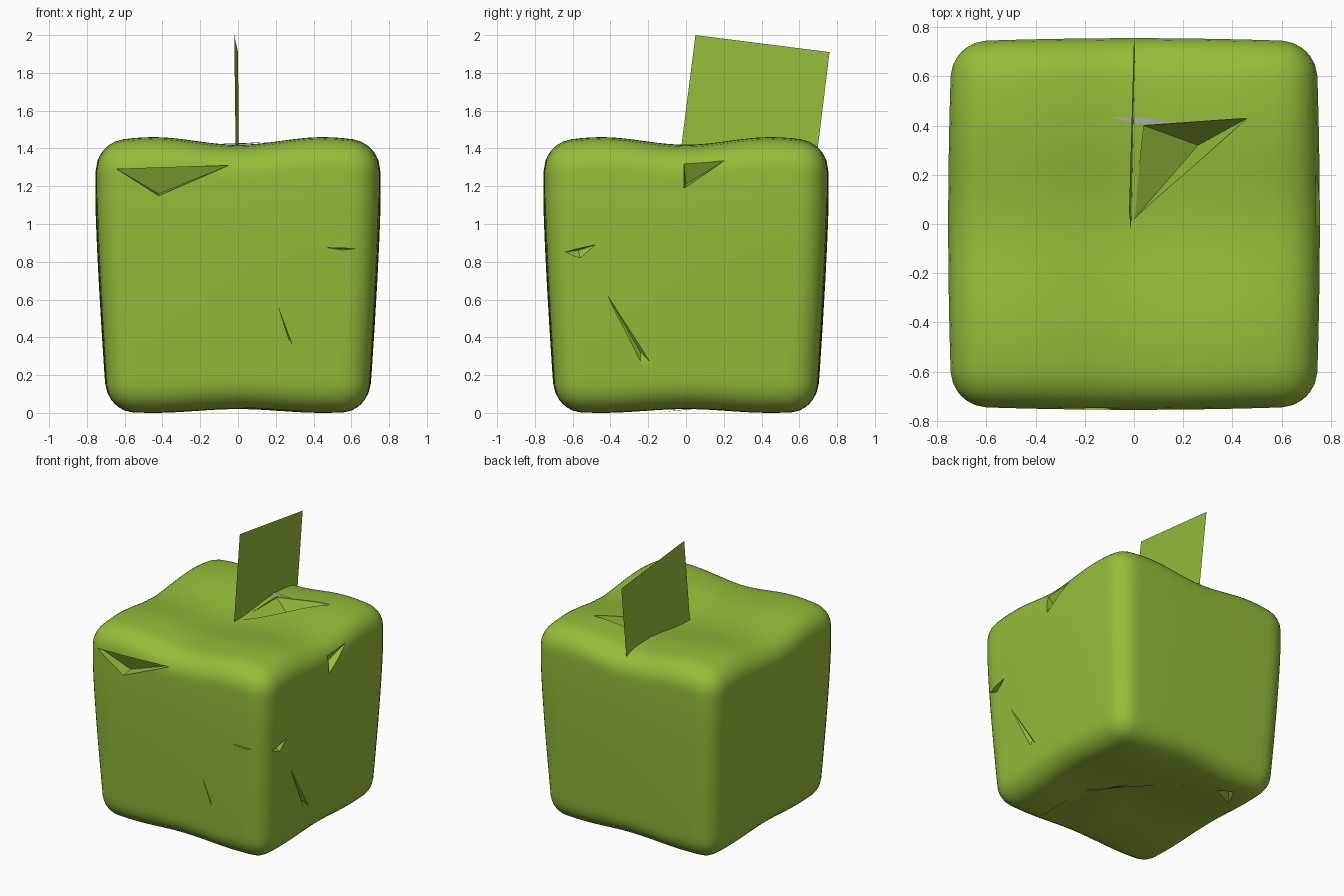
import bpy, bmesh, math
from mathutils import Vector

if "Cube" in bpy.data.objects:
    bpy.data.objects.remove(bpy.data.objects["Cube"])


def material(name, rgb):
    m = bpy.data.materials.new(name)
    m.diffuse_color = (*rgb, 1)
    m.use_nodes = True
    m.node_tree.nodes["Principled BSDF"].inputs["Base Color"].default_value = m.diffuse_color
    return m


GREEN = material("apple green", (0.305, 0.503, 0.041))
GREY = material("pale grey", (0.40, 0.42, 0.42))


def add_object(name, bm, mat):
    me = bpy.data.meshes.new(name)
    bm.to_mesh(me)
    bm.free()
    me.materials.append(mat)
    ob = bpy.data.objects.new(name, me)
    bpy.context.collection.objects.link(ob)
    return ob


def plate(name, pts, mat):
    bm = bmesh.new()
    bm.faces.new([bm.verts.new(p) for p in pts])
    return add_object(name, bm, mat)


def bump(v):
    return (1 - math.cos(math.pi * v / 0.45)) / 2


# Body: rounded cube, four soft bumps above and below, narrower at the base
def shape(p, r=0.19):
    q = Vector([max(r - 1, min(1 - r, c)) for c in p])
    d = p - q
    p = q + d.normalized() * r if d.length > 1e-6 else q
    t = (p.z + 1) / 2
    w = 0.755 - 0.06 * max(0, (0.8 - t) / 0.8) ** 1.3
    x = p.x * w * (1 - 0.02 * p.y ** 2)
    y = p.y * w * (1 - 0.02 * p.x ** 2)
    b = bump(x) + bump(y)
    return Vector((x, y, (0.04 - 0.02 * b) * (1 - t) + (1.38 + 0.04 * b) * t))


bm = bmesh.new()
bmesh.ops.create_cube(bm, size=2)
bmesh.ops.subdivide_edges(bm, edges=bm.edges[:], cuts=31, use_grid_fill=True)
for v in bm.verts:
    v.co = shape(v.co.copy())
bmesh.ops.recalc_face_normals(bm, faces=bm.faces[:])
body = add_object("body", bm, GREEN)

# Torn dents: outline on the surface, outward direction, deepest point
DENTS = [
    ([(-.64, -.72, 1.29), (-.42, -.745, 1.15), (-.05, -.72, 1.31)], (0, -1, 0), (-.42, -.66, 1.16)),
    ([(.04, .40, 1.41), (.46, .43, 1.46), (0, .02, 1.38)], (0, 0, 1), (.26, .32, 1.27)),
    ([(.75, -.01, 1.19), (.74, .21, 1.34), (.74, -.01, 1.32)], (1, 0, 0), (.68, 0, 1.21)),
    ([(.735, -.66, .85), (.735, -.48, .89), (.735, -.56, .82)], (1, 0, 0), (.69, -.57, .86)),
    ([(.735, -.45, .68), (.715, -.18, .26), (.715, -.24, .26)], (1, 0, 0), (.69, -.24, .32)),
    ([(.47, -.735, .875), (.63, -.73, .87), (.55, -.735, .862)], (0, -1, 0), (.55, -.70, .87)),
    ([(.20, -.735, .60), (.30, -.72, .33), (.29, -.72, .33)], (0, -1, 0), (.26, -.70, .42)),
    ([(-.14, .36, .02), (.34, -.14, .01), (.34, -.58, .01), (.02, -.66, .02)], (0, 0, -1), (.22, -.12, .07)),
    ([(-.44, .52, 0), (-.52, .38, 0), (-.34, .46, 0)], (0, 0, -1), (-.44, .46, .05)),
]
bm = bmesh.new()
for outline, out, deep in DENTS:
    pts = [Vector(p) for p in outline]
    pts += [p + Vector(out) * 0.06 for p in pts] + [Vector(deep)]
    verts = [bm.verts.new(p) for p in pts]
    res = bmesh.ops.convex_hull(bm, input=verts)
    spare = [g for g in set(res["geom_interior"] + res["geom_unused"]) if isinstance(g, bmesh.types.BMVert)]
    bmesh.ops.delete(bm, geom=spare, context="VERTS")
bmesh.ops.recalc_face_normals(bm, faces=bm.faces[:])
cutter = add_object("dent_cutter", bm, GREEN)
cutter.hide_render = True

mod = body.modifiers.new("dents", "BOOLEAN")
mod.operation = "DIFFERENCE"
mod.solver = "EXACT"
mod.object = cutter
bpy.context.view_layer.objects.active = body
body.select_set(True)
bpy.ops.object.modifier_apply(modifier=mod.name)
bpy.data.objects.remove(cutter)
bpy.ops.object.shade_smooth_by_angle(angle=math.radians(30))

# Leaf: one thin upright square set into the top
plate("leaf", [(-.02, .05, 2), (0, .76, 1.91), (.005, .685, 1.30), (-.012, -.03, 1.37)], GREEN)

# Pale slits in the top and the underside
plate("top_slit", [(-.10, .435, 1.424), (.02, .405, 1.423), (.17, .41, 1.434), (.02, .435, 1.424)], GREY)
plate("bottom_slit", [(-.12, .36, .016), (.10, .12, .034), (.32, -.13, .004), (.12, .14, .03)], GREY)
